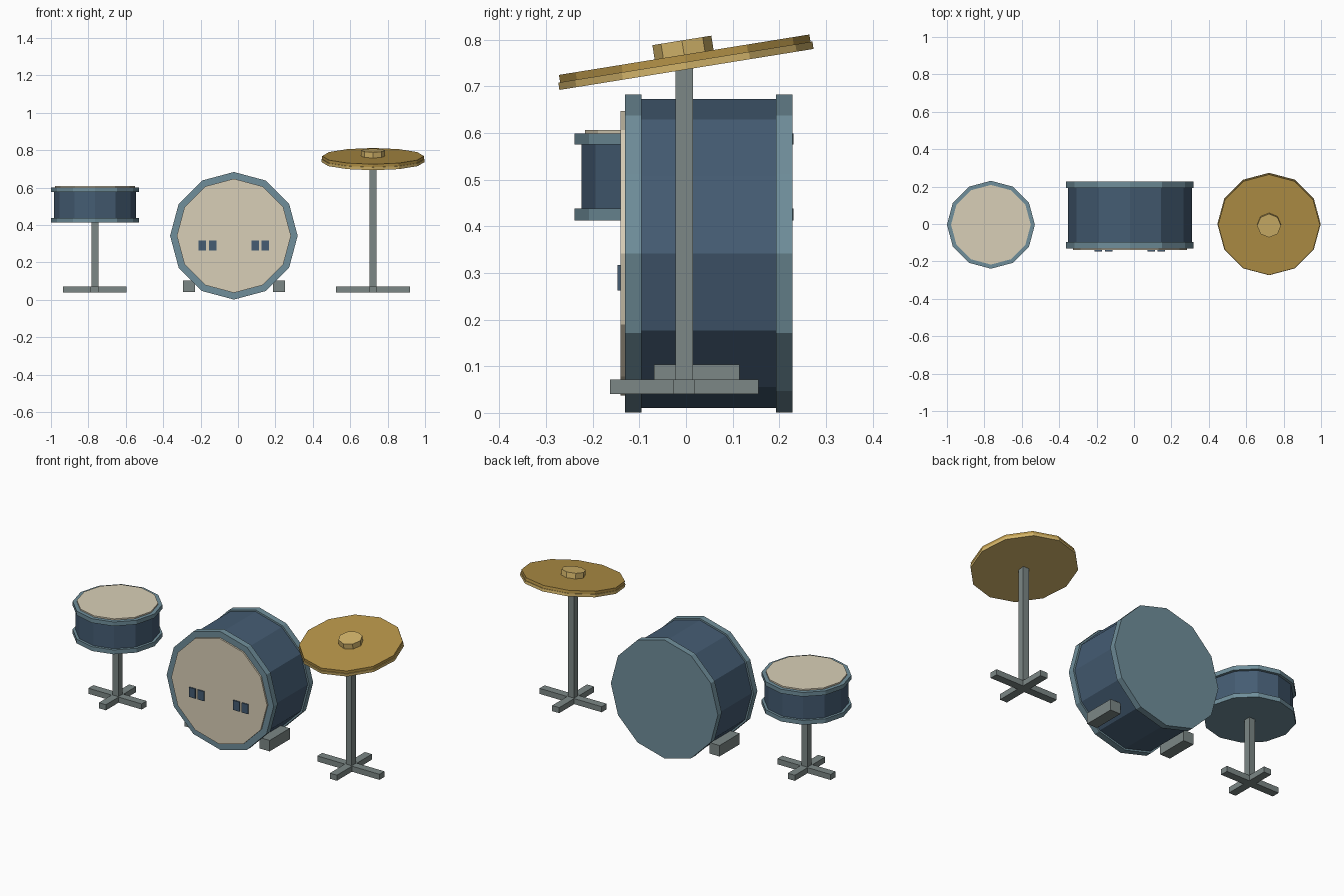
import bpy
import bmesh
from math import pi, sin, cos
from mathutils import Matrix, Vector

if "Cube" in bpy.data.objects:
    bpy.data.objects.remove(bpy.data.objects["Cube"])


def material(name, hex_code):
    rgb = [(int(hex_code[i:i + 2], 16) / 255) ** 2.2 for i in (0, 2, 4)]
    mat = bpy.data.materials.new(name)
    mat.diffuse_color = (*rgb, 1)
    mat.use_nodes = True
    mat.node_tree.nodes["Principled BSDF"].inputs["Base Color"].default_value = mat.diffuse_color
    return mat


SHELL = material("shell_blue", "465c72")
HOOP = material("hoop_blue", "6f8d99")
SKIN = material("drum_skin", "d8ceb6")
STEEL = material("stand_steel", "7b8685")
BRASS = material("brass", "b5934a")
PALE = material("pale_brass", "d2b36a")


def make(name, bm, mat):
    mesh = bpy.data.meshes.new(name)
    bm.to_mesh(mesh)
    bm.free()
    mesh.materials.append(mat)
    obj = bpy.data.objects.new(name, mesh)
    bpy.context.collection.objects.link(obj)
    return obj


def disc(name, origin, tilt, lo, hi, radius, mat, sides=12):
    """Prism from lo to hi along a local z axis that is tilted about x."""
    bm = bmesh.new()
    bmesh.ops.create_cone(bm, cap_ends=True, segments=sides, radius1=radius,
                          radius2=radius, depth=hi - lo)
    # a corner always points along local x and y
    bm.transform(Matrix.Translation(Vector(origin)) @ Matrix.Rotation(tilt, 4, 'X')
                 @ Matrix.Translation((0, 0, (lo + hi) / 2)))
    return make(name, bm, mat)


def box(name, x, y, z, mat):
    bm = bmesh.new()
    bmesh.ops.create_cube(bm, size=1)
    centre = [sum(r) / 2 for r in (x, y, z)]
    size = [r[1] - r[0] for r in (x, y, z)]
    bm.transform(Matrix.Translation(centre) @ Matrix.Diagonal((*size, 1)))
    return make(name, bm, mat)


Y0 = -0.004


def stand(prefix, x, top, half_x, half_y):
    """Square post on a crossed base."""
    p, w = 0.0185, 0.0225
    box(prefix + "_post", (x - p, x + p), (Y0 - p, Y0 + p), (0.042, top), STEEL)
    box(prefix + "_base_side_bar", (x - half_x, x + half_x), (Y0 - w, Y0 + w), (0.04, 0.072), STEEL)
    box(prefix + "_base_cross_bar", (x - w, x + w), (Y0 - half_y, Y0 + half_y), (0.04, 0.072), STEEL)


# Bass drum, axis pointing to the front (local z = -y)
BX = -0.022
bass = ((BX, 0, 0.342), pi / 2)
disc("bass_shell", *bass, -0.21, 0.11, 0.331, SHELL)
disc("bass_front_hoop", *bass, 0.0955, 0.131, 0.341, HOOP)
disc("bass_back_hoop", *bass, -0.2285, -0.193, 0.341, HOOP)
disc("bass_front_skin", *bass, 0.12, 0.14, 0.305, SKIN)

# Small square plates on the front skin, and bass feet
for side, s in (("left", -1), ("right", 1)):
    for i, off in enumerate((0.113, 0.168)):
        c = BX + s * off
        box(f"{side}_front_plate_{i + 1}", (c - 0.02, c + 0.02), (-0.147, -0.135),
            (0.262, 0.317), SHELL)
    c = BX + s * 0.24
    box(f"bass_{side}_foot", (c - 0.032, c + 0.032), (-0.069, 0.115), (0.041, 0.104), STEEL)

# Snare drum
SX = -0.765
snare = ((SX, Y0, 0), 0)
disc("snare_shell", *snare, 0.425, 0.59, 0.22, SHELL)
disc("snare_lower_hoop", *snare, 0.413, 0.438, 0.235, HOOP)
disc("snare_upper_hoop", *snare, 0.575, 0.599, 0.235, HOOP)
disc("snare_skin", *snare, 0.59, 0.607, 0.213, SKIN)
stand("snare_stand", SX, 0.42, 0.17, 0.138)

# Tilted cymbal
CX = 0.722
cymbal = ((CX, Y0, 0.768), 0.16)
disc("cymbal_edge", *cymbal, -0.032, -0.016, 0.276, PALE)
disc("cymbal_top", *cymbal, -0.016, 0, 0.272, BRASS)
disc("cymbal_bell", *cymbal, -0.005, 0.031, 0.064, PALE, sides=8)
stand("cymbal_stand", CX, 0.75, 0.198, 0.159)
